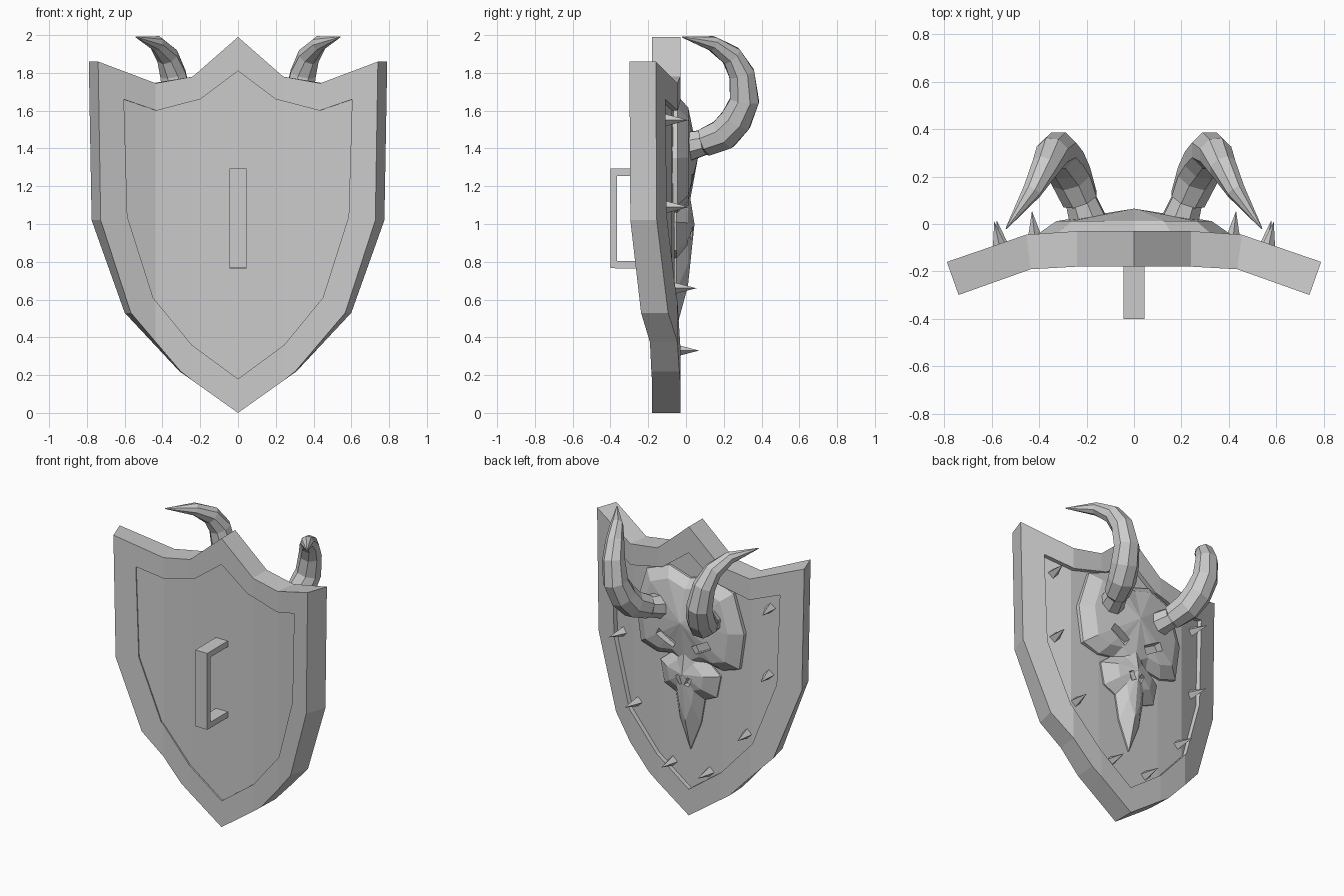
import bpy, bmesh, math
from mathutils import Vector

cube = bpy.data.objects.get("Cube")
if cube:
    bpy.data.objects.remove(cube, do_unlink=True)

grey = bpy.data.materials.new("plain grey")
grey.use_nodes = True
tone = (0.6, 0.6, 0.6, 1)
grey.diffuse_color = tone
grey.node_tree.nodes["Principled BSDF"].inputs["Base Color"].default_value = tone


def finish(bm, name):
    """Turn a bmesh into a flat shaded object."""
    bmesh.ops.recalc_face_normals(bm, faces=bm.faces)
    mesh = bpy.data.meshes.new(name)
    bm.to_mesh(mesh)
    bm.free()
    mesh.materials.append(grey)
    obj = bpy.data.objects.new(name, mesh)
    bpy.context.collection.objects.link(obj)
    return obj


def mirrored(half):
    """Closed outline from its right half, listed top to bottom."""
    return half + [(-x, z) for x, z in reversed(half) if x > 0]


def bridge(bm, a, b):
    n = len(a)
    for i in range(n):
        bm.faces.new((a[i], a[(i + 1) % n], b[(i + 1) % n], b[i]))


def ring(bm, outline, y):
    return [bm.verts.new((x, y, z)) for x, z in outline]


def box(name, centre, size, tilt=0):
    bm = bmesh.new()
    bmesh.ops.create_cube(bm, size=1)
    bmesh.ops.scale(bm, vec=size, verts=bm.verts)
    obj = finish(bm, name)
    obj.location = centre
    obj.rotation_euler.y = tilt
    return obj


# Bent shield: x stations and the depth of the back surface there
BENDS = [(0, -0.03), (0.24, -0.03), (0.455, -0.045), (0.79, -0.16)]


def bend(p):
    """Wrap a flat point (x, depth below back surface, z) onto the curve."""
    x, t, z = p
    ax, side = abs(x), math.copysign(1, x)
    for (x0, y0), (x1, y1) in zip(BENDS, BENDS[1:]):
        if ax <= x1 or x1 == BENDS[-1][0]:
            y = y0 + (y1 - y0) * (ax - x0) / (x1 - x0)
            break
    lean = max(0, ax - 0.24) / 0.55
    return Vector((x - side * lean * t * 0.33, y - t * (1 - 0.07 * lean), z))


outer = mirrored([(0, 1.99), (0.24, 1.78), (0.455, 1.745), (0.79, 1.86),
                  (0.775, 1.02), (0.6, 0.53), (0.31, 0.22), (0, 0)])
inner = mirrored([(0, 1.81), (0.2, 1.66), (0.45, 1.6), (0.64, 1.66),
                  (0.62, 1.04), (0.47, 0.61), (0.245, 0.36), (0, 0.18)])
bm = bmesh.new()
rings = [ring(bm, o, t) for o, t in [(inner, 0.03), (inner, 0), (outer, 0),
                                     (outer, 0.15), (inner, 0.15), (inner, 0.14)]]
for a, b in zip(rings, rings[1:]):
    bridge(bm, a, b)
bm.faces.new(rings[0])
bm.faces.new(rings[-1])
for x in (-0.455, -0.24, 0, 0.24, 0.455):
    bmesh.ops.bisect_plane(bm, geom=bm.verts[:] + bm.edges[:] + bm.faces[:],
                           plane_co=(x, 0, 0), plane_no=(1, 0, 0), dist=0.0005)
for v in bm.verts:
    v.co = bend(v.co)
finish(bm, "shield")

# Grip on the front
box("handle_grip", (0, -0.382, 1.03), (0.09, 0.036, 0.526))
for z, name in ((1.273, "handle_top"), (0.785, "handle_bottom")):
    box(name, (0, -0.275, z), (0.09, 0.2, 0.04))


# Studs around the back
for side, label in ((1, "left"), (-1, "right")):
    for i, (x, z) in enumerate([(0.57, 1.55), (0.56, 1.09), (0.42, 0.66), (0.14, 0.33)]):
        base, tip = bend((side * x, 0.04, z)), bend((side * x, -0.1, z))
        bm = bmesh.new()
        bmesh.ops.create_cone(bm, cap_ends=True, segments=4, radius1=0.036,
                              radius2=0, depth=(tip - base).length)
        stud = finish(bm, f"stud_{label}_{i + 1}")
        stud.location = (base + tip) / 2
        stud.rotation_mode = "QUATERNION"
        stud.rotation_quaternion = (tip - base).to_track_quat("Z", "Y")


def relief(name, half, back, edge, top, centre, shrink, ridge):
    """Bevelled carved plate with a raised central ridge."""
    outline = mirrored(half)
    small = [(x * shrink, centre + (z - centre) * shrink) for x, z in outline]
    bm = bmesh.new()
    r0, r1, r2 = ring(bm, outline, back), ring(bm, outline, edge), ring(bm, small, top)
    bridge(bm, r0, r1)
    bridge(bm, r1, r2)
    bm.faces.new(r0)
    peak = bm.verts.new((0, ridge, centre))
    for i in range(len(r2)):
        bm.faces.new((r2[i], r2[(i + 1) % len(r2)], peak))
    return finish(bm, name)


def carve(target, cutters):
    """Cut sockets out of a part, then discard the cutters."""
    for cutter in cutters:
        cutter.hide_render = True
        mod = target.modifiers.new("socket", "BOOLEAN")
        mod.operation, mod.solver, mod.object = "DIFFERENCE", "EXACT", cutter
        bpy.context.view_layer.objects.active = target
        bpy.ops.object.modifier_apply(modifier=mod.name)
        bpy.data.objects.remove(cutter, do_unlink=True)


# Skull: broad brow with slanted eyes, narrow snout with nostrils
brow = relief("skull_brow", [(0, 1.63), (0.16, 1.68), (0.33, 1.61), (0.41, 1.35),
                             (0.375, 1.1), (0.25, 1.06), (0.13, 1.08), (0, 1.0)],
              -0.12, -0.045, 0.012, 1.36, 0.8, 0.065)
carve(brow, [box("eye_cutter", (s * 0.135, 0.03, 1.21), (0.14, 0.1, 0.055), -s * 0.5)
             for s in (1, -1)])
snout = relief("skull_snout", [(0, 1.36), (0.1, 1.12), (0.23, 1.01), (0.2, 0.86),
                               (0.11, 0.82), (0.08, 0.65), (0, 0.45)],
               -0.1, -0.05, 0.01, 1.0, 0.6, 0.045)
carve(snout, [box("nostril_cutter", (s * 0.035, 0.04, 0.95), (0.03, 0.08, 0.06), s * 0.4)
              for s in (1, -1)])

# Horns: tapered tubes swept along a curved path of (x, y, z, radius)
PATH = [(0.19, 0.0, 1.41, 0.085), (0.225, 0.1, 1.432, 0.07), (0.228, 0.105, 1.434, 0.08),
        (0.265, 0.2, 1.475, 0.09), (0.295, 0.265, 1.55, 0.09), (0.32, 0.31, 1.655, 0.083),
        (0.345, 0.295, 1.795, 0.073), (0.375, 0.24, 1.89, 0.06),
        (0.43, 0.14, 1.955, 0.042), (0.54, -0.02, 1.99, 0.003)]
for side, label in ((1, "left"), (-1, "right")):
    pts = [Vector((side * x, y, z)) for x, y, z, r in PATH]
    bm = bmesh.new()
    loops = []
    for i, p in enumerate(pts):
        d = (pts[min(i + 1, len(pts) - 1)] - pts[max(i - 1, 0)]).normalized()
        across = Vector((1, 0, 0))
        u = (across - d * across.dot(d)).normalized()
        w = d.cross(u)
        r = PATH[i][3]
        loops.append([bm.verts.new(p + r * (u * math.cos(a) + w * math.sin(a)))
                      for a in (math.tau * (k + 0.5) / 8 for k in range(8))])
    for a, b in zip(loops, loops[1:]):
        bridge(bm, a, b)
    bm.faces.new(loops[0])
    bm.faces.new(loops[-1])
    finish(bm, f"horn_{label}")
